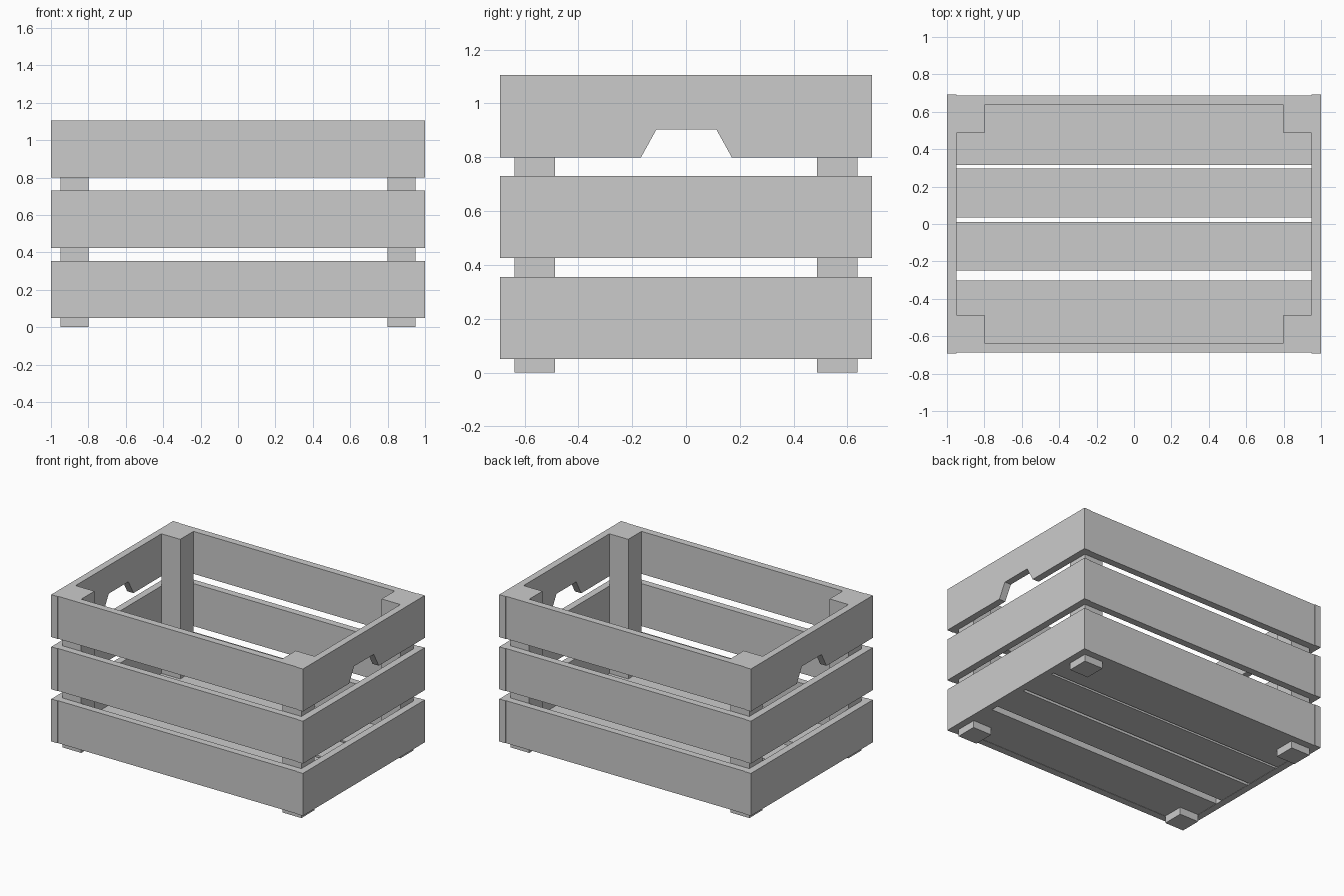
import bpy, bmesh

if "Cube" in bpy.data.objects:
    bpy.data.objects.remove(bpy.data.objects["Cube"])


def extrude(name, profile, to_a, to_b):
    """Solid prism from a 2D profile; to_a / to_b map profile points to 3D."""
    bm = bmesh.new()
    a = [bm.verts.new(to_a(u, v)) for u, v in profile]
    b = [bm.verts.new(to_b(u, v)) for u, v in profile]
    bm.faces.new(a)
    bm.faces.new(b[::-1])
    n = len(profile)
    for i in range(n):
        bm.faces.new((a[i], b[i], b[(i + 1) % n], a[(i + 1) % n]))
    bmesh.ops.recalc_face_normals(bm, faces=bm.faces[:])
    mesh = bpy.data.meshes.new(name)
    bm.to_mesh(mesh)
    bm.free()
    ob = bpy.data.objects.new(name, mesh)
    bpy.context.collection.objects.link(ob)
    return ob


def box(name, x, y, z):
    rect = [(x[0], y[0]), (x[1], y[0]), (x[1], y[1]), (x[0], y[1])]
    return extrude(name, rect, lambda u, v: (u, v, z[0]), lambda u, v: (u, v, z[1]))


def end_board(name, profile, side):
    return extrude(name, profile, lambda u, v: (side * 0.95, u, v),
                   lambda u, v: (side * 1.0, u, v))


def span(side, a, b):
    return sorted((side * a, side * b))


TOP = 1.105
ROWS = {"lower": (0.05, 0.355), "middle": (0.425, 0.73), "upper": (0.80, TOP)}

# Corner posts
for sx, xn in ((-1, "left"), (1, "right")):
    for sy, yn in ((-1, "front"), (1, "back")):
        box(f"{yn}_{xn}_post", span(sx, 0.80, 0.95), span(sy, 0.487, 0.637), (0, TOP))

for row, (z0, z1) in ROWS.items():
    # Long front and back slats, fitted between the end boards
    for sy, yn in ((-1, "front"), (1, "back")):
        box(f"{yn}_{row}_slat", (-0.95, 0.95), span(sy, 0.637, 0.688), (z0, z1))
    # End slats; the upper pair has a hand hold cut in the bottom edge
    notch = [(-0.167, z0), (-0.11, 0.903), (0.113, 0.903), (0.17, z0)] if row == "upper" else []
    profile = [(-0.692, z0)] + notch + [(0.692, z0), (0.692, z1), (-0.692, z1)]
    for sx, xn in ((-1, "left"), (1, "right")):
        end_board(f"{xn}_{row}_end_slat", profile, sx)

# Floor planks
for i, y in enumerate([(-0.637, -0.303), (-0.248, 0.012), (0.036, 0.297), (0.315, 0.637)]):
    box(f"floor_plank_{i + 1}", (-0.95, 0.95), y, (0.052, 0.102))
